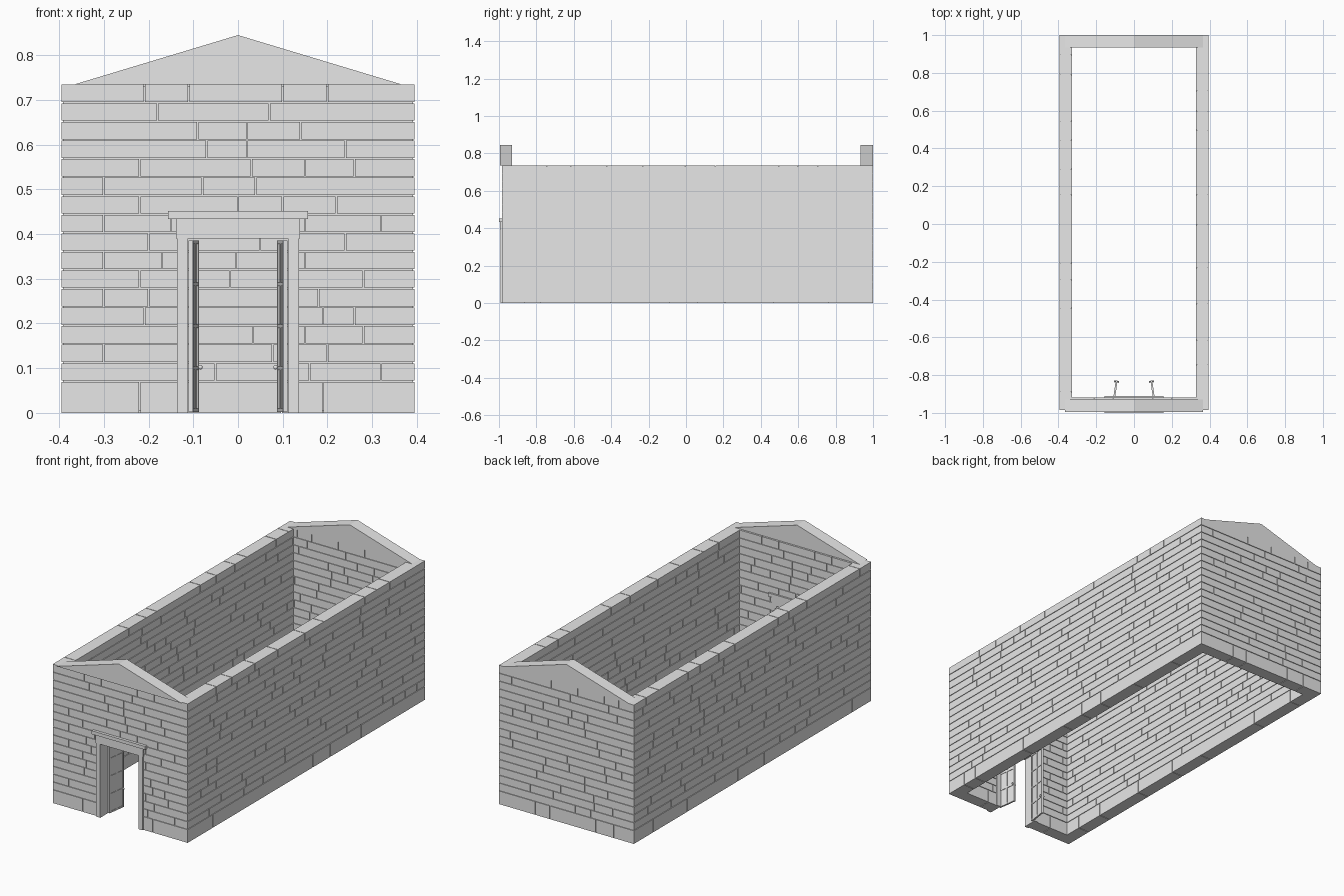
import bpy, bmesh, math, random
from mathutils import Matrix, Vector

if "Cube" in bpy.data.objects:
    bpy.data.objects.remove(bpy.data.objects["Cube"], do_unlink=True)
rng = random.Random(4)

stone = bpy.data.materials.new("pale grey stone")
stone.use_nodes = True
stone.diffuse_color = (0.8, 0.8, 0.8, 1)
stone.node_tree.nodes["Principled BSDF"].inputs["Base Color"].default_value = (0.8, 0.8, 0.8, 1)


def box(bm, x0, x1, y0, y1, z0, z1):
    size = Matrix.Diagonal((x1 - x0, y1 - y0, z1 - z0, 1))
    centre = Matrix.Translation(((x0 + x1) / 2, (y0 + y1) / 2, (z0 + z1) / 2))
    bmesh.ops.create_cube(bm, size=1, matrix=centre @ size)


def finish(bm, name, matrix=None):
    bmesh.ops.recalc_face_normals(bm, faces=bm.faces)
    mesh = bpy.data.meshes.new(name)
    bm.to_mesh(mesh)
    bm.free()
    mesh.materials.append(stone)
    obj = bpy.data.objects.new(name, mesh)
    if matrix:
        obj.matrix_world = matrix
    bpy.context.collection.objects.link(obj)
    return obj


# Shared course heights
W, FRONT, BACK, THICK, TOP = 0.395, -0.985, 1.0, 0.066, 0.735
GAP, RECESS = 0.0015, 0.004
DOOR, DOOR_TOP = 0.12, 0.40
courses = [0, 0.071] + [0.071 + (TOP - 0.071) * i / 16 for i in range(1, 17)]


def random_joints(lo, hi):
    joints, p = [], lo + rng.uniform(0.06, 0.3)
    while p < hi - 0.05:
        joints.append(p)
        p += rng.choice([0.1, 0.15, 0.22, 0.3, 0.4]) * rng.uniform(0.85, 1.15)
    return joints


def wall(name, along_x, lo, hi, near, far, rows=None, doorway=False):
    """Stone courses around a slightly recessed core."""
    bm = bmesh.new()

    def piece(a, b, n, f, z0, z1):
        if along_x:
            box(bm, a, b, n, f, z0, z1)
        else:
            box(bm, n, f, a, b, z0, z1)

    for i, (z0, z1) in enumerate(zip(courses, courses[1:])):
        joints = [j / 100 for j in rows[i]] if rows else random_joints(lo, hi)
        cut = doorway and z0 < DOOR_TOP - 0.02
        if cut:
            joints = sorted([j for j in joints if abs(j) > DOOR + 0.02] + [-DOOR, DOOR])
        ends = [lo] + joints + [hi]
        for a, b in zip(ends, ends[1:]):
            if cut and abs(a + b) < 0.001 and b - a < 0.3:
                continue
            piece(a + GAP * (a > lo), b - GAP * (b < hi), near, far,
                  z0 + GAP * (i > 0), z1 - GAP * (i < len(courses) - 2))
    r = RECESS
    spans = [(lo + r, -DOOR - r, r), (DOOR + r, hi - r, r), (lo + r, hi - r, DOOR_TOP + r)]
    for a, b, z in spans if doorway else [(lo + r, hi - r, r)]:
        piece(a, b, near + r, far - r, z, TOP - r)
    return finish(bm, name)


# Joint positions on the front, in hundredths, from the ground up
front_rows = [[-22, 19], [16, 32], [-30, 20], [15, 28], [-21, 19, 26], [-30, -20, 18],
              [-22, 28], [-30, -17, 15], [-20, 24], [-30, -15, 15, 32], [-22, 0, 10, 22],
              [-30, -8, 4], [-22, 3, 15, 26], [-7, 2, 24], [-9, 2, 14], [-18, 7],
              [-21, -11, 10, 20]]
wall("front_wall", True, -W, W, FRONT, FRONT + THICK, front_rows, True)
wall("back_wall", True, -W, W, BACK - THICK, BACK)
wall("left_wall", False, FRONT, BACK, W - THICK, W)
wall("right_wall", False, FRONT, BACK, -W, THICK - W)

# Triangular gables
for name, y0 in (("front_gable", -0.995), ("back_gable", BACK - THICK)):
    bm = bmesh.new()
    face = bm.faces.new([bm.verts.new(p) for p in
                         ((-0.365, y0, TOP), (0.365, y0, TOP), (0, y0, 0.845))])
    ext = bmesh.ops.extrude_face_region(bm, geom=[face])["geom"]
    bmesh.ops.translate(bm, vec=(0, THICK, 0),
                        verts=[v for v in ext if isinstance(v, bmesh.types.BMVert)])
    finish(bm, name)

# Door surround: jambs, lintel and cornice
bm = bmesh.new()
for s in (-1, 1):
    inner, outer = sorted((s * 0.112, s * 0.136))
    box(bm, inner, outer, -0.992, -0.915, 0, 0.392)
box(bm, -0.139, 0.139, -0.994, -0.915, 0.39, 0.434)
box(bm, -0.157, 0.157, -1.0, -0.91, 0.434, 0.452)
finish(bm, "door_surround")

# Open door leaves, panelled two by four, with knobs
LEAF, HEIGHT, RAIL = 0.1, 0.386, 0.008
for s, side in ((1, "left"), (-1, "right")):
    bm = bmesh.new()
    box(bm, -0.002, 0.002, 0, LEAF, 0.002, HEIGHT)
    for i in range(3):
        y = (LEAF - RAIL) * i / 2
        box(bm, -0.005, 0.005, y, y + RAIL, 0.002, HEIGHT)
    for i in range(5):
        z = 0.002 + (HEIGHT - 0.002 - RAIL) * i / 4
        box(bm, -0.0046, 0.0046, 0.001, LEAF - 0.001, z, z + RAIL)
    place = Matrix.Translation((s * 0.106, -0.928, 0)) @ Matrix.Rotation(s * math.radians(8), 4, "Z")
    finish(bm, side + "_door_leaf", place)
    bm = bmesh.new()
    for k in (-1, 1):
        bmesh.ops.create_uvsphere(bm, u_segments=12, v_segments=8, radius=0.005,
                                  matrix=Matrix.Translation((k * 0.009, LEAF - 0.006, 0.102)))
    knob = finish(bm, side + "_door_knobs", place)
    knob.data.shade_smooth()
